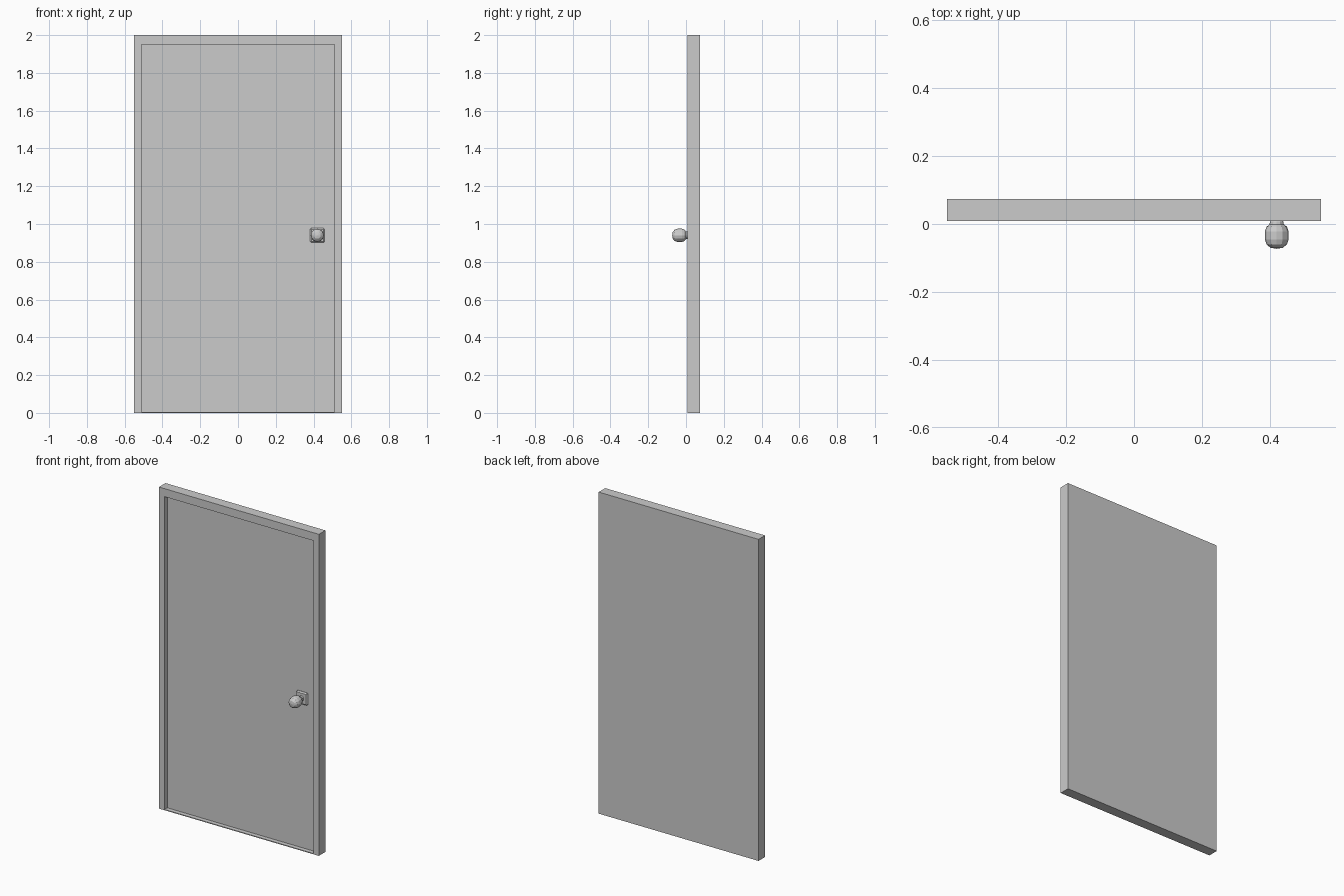
import bpy, bmesh
from math import sin, cos, tau

if "Cube" in bpy.data.objects:
    bpy.data.objects.remove(bpy.data.objects["Cube"])

Y_FRONT, Y_PANEL, Y_BACK = 0.009, 0.036, 0.073
KX, KZ = 0.42, 0.94


def finish(name, bm):
    bmesh.ops.recalc_face_normals(bm, faces=bm.faces)
    me = bpy.data.meshes.new(name)
    bm.to_mesh(me)
    bm.free()
    ob = bpy.data.objects.new(name, me)
    bpy.context.collection.objects.link(ob)
    return ob


def rect(bm, x, z0, z1, y):
    return [bm.verts.new(p) for p in ((-x, y, z0), (x, y, z0), (x, y, z1), (-x, y, z1))]


def bridge(bm, a, b):
    n = len(a)
    for i in range(n):
        j = (i + 1) % n
        bm.faces.new((a[i], a[j], b[j], b[i]))


# Door slab with frame: nested rectangles from back, round the rim, into the recess
bm = bmesh.new()
loops = [rect(bm, 0.55, 0, 2, Y_BACK), rect(bm, 0.55, 0, 2, Y_FRONT),
         rect(bm, 0.512, 0.005, 1.95, Y_FRONT), rect(bm, 0.512, 0.005, 1.95, Y_PANEL)]
for a, b in zip(loops, loops[1:]):
    bridge(bm, a, b)
bm.faces.new(loops[0])
bm.faces.new(loops[-1])
finish("door_and_frame", bm)

# Square knob plate with chamfered edges
bm = bmesh.new()
bmesh.ops.create_cube(bm, size=1)
for v in bm.verts:
    v.co = (KX + v.co.x * 0.078, 0.0315 + v.co.y * 0.017, KZ + v.co.z * 0.078)
plate = finish("knob_plate", bm)
bev = plate.modifiers.new("chamfer", 'BEVEL')
bev.width, bev.segments = 0.007, 1

# Faceted knob and neck: (radius, y) profile turned about the y axis
profile = [(0.017, 0.026), (0.015, 0.014), (0.020, 0.006), (0.021, -0.001),
           (0.030, -0.008), (0.035, -0.022), (0.035, -0.045),
           (0.030, -0.060), (0.018, -0.070)]
SIDES = 12
bm = bmesh.new()
rings = [[bm.verts.new((KX + r * cos(tau * i / SIDES), y, KZ + r * sin(tau * i / SIDES)))
          for i in range(SIDES)] for r, y in profile]
for a, b in zip(rings, rings[1:]):
    bridge(bm, a, b)
bm.faces.new(rings[0])
tip = bm.verts.new((KX, -0.073, KZ))
for i in range(SIDES):
    bm.faces.new((rings[-1][i], rings[-1][(i + 1) % SIDES], tip))
finish("door_knob", bm)
